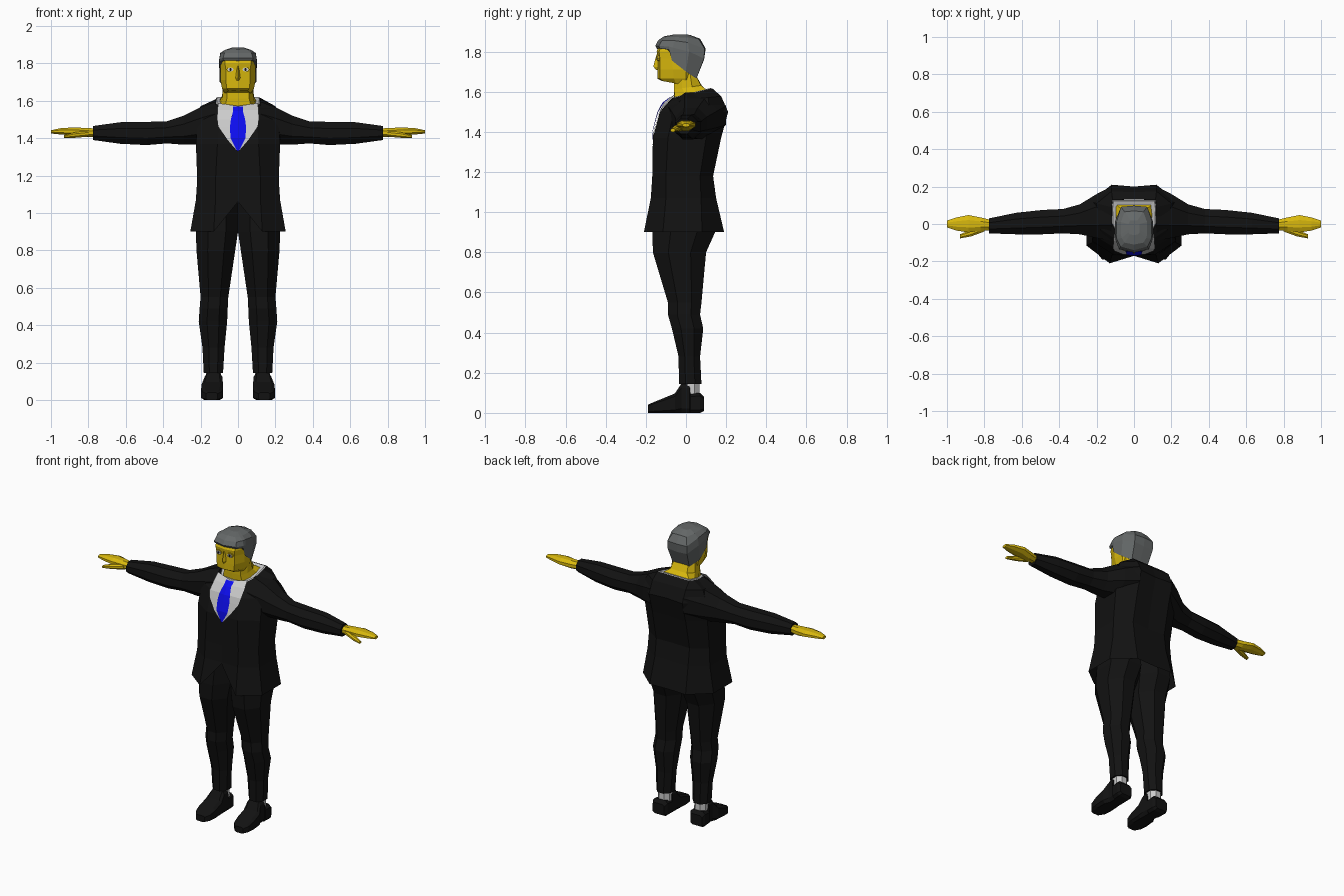
import bpy, bmesh
from math import cos, sin, pi


def mat(name, r, g, b):
    m = bpy.data.materials.new(name)
    m.diffuse_color = (r, g, b, 1)
    return m


SKIN = mat("skin", 0.69, 0.48, 0.004)
SUIT = mat("suit", 0.006, 0.006, 0.006)
HAIR = mat("hair", 0.13, 0.14, 0.14)
CLOTH = mat("white_cloth", 0.66, 0.66, 0.66)
BLUE = mat("tie_blue", 0.004, 0.004, 0.87)
DARK = mat("pupil_dark", 0.005, 0.005, 0.005)


def loft(name, rings, material, caps=(True, True), mirror=False, closed=True):
    """Skin a stack of rings that all have the same number of points."""
    bm = bmesh.new()
    vs = [[bm.verts.new(p) for p in r] for r in rings]
    n = len(vs[0])
    for a, b in zip(vs, vs[1:]):
        for i in range(n if closed else n - 1):
            j = (i + 1) % n
            bm.faces.new((a[i], a[j], b[j], b[i]))
    if caps[0]:
        bm.faces.new(vs[0][::-1])
    if caps[1]:
        bm.faces.new(vs[-1])
    bmesh.ops.recalc_face_normals(bm, faces=bm.faces)
    me = bpy.data.meshes.new(name)
    bm.to_mesh(me)
    bm.free()
    me.materials.append(material)
    ob = bpy.data.objects.new(name, me)
    bpy.context.collection.objects.link(ob)
    if mirror:
        md = ob.modifiers.new("mirror", "MIRROR")
        md.use_mirror_merge = False
    return ob


def octagon(axis, t, u0, u1, v0, v1, c=0.58):
    """Chamfered box ring at position t along an axis; u, v are the other axes."""
    k = 1 - c
    shape = [(1, k), (k, 1), (-k, 1), (-1, k), (-1, -k), (-k, -1), (k, -1), (1, -k)]
    out = []
    for a, b in shape:
        u = (u0 + u1) / 2 + a * (u1 - u0) / 2
        v = (v0 + v1) / 2 + b * (v1 - v0) / 2
        out.append({"x": (t, u, v), "y": (u, t, v), "z": (u, v, t)}[axis])
    return out


def tube(name, axis, rows, material, c=0.58, **kw):
    return loft(name, [octagon(axis, *r, c=c) for r in rows], material, **kw)


def sym(half):
    """Complete a half outline running from centre front to centre back."""
    return half + [(-x, y, z) for x, y, z in half[-2:0:-1]]


def level(z, pts, tilt=0.0, notch=0.0):
    half = [(x, y, z + tilt * y) for x, y in pts]
    half[0] = (half[0][0], half[0][1], half[0][2] + notch)
    return sym(half)


# Jacket body: cut-away hem at the front, sloped neckline at the top
neck = [(0, -.07), (.085, -.065), (.118, .0), (.12, .09), (.115, .13), (0, .13)]
jacket = [
    level(.90, [(0, -.17), (.13, -.21), (.255, -.115), (.255, .08), (.13, .19), (0, .185)], notch=.16),
    level(1.07, [(0, -.17), (.12, -.175), (.225, -.10), (.225, .075), (.12, .15), (0, .15)]),
    level(1.18, [(0, -.165), (.12, -.168), (.218, -.10), (.218, .07), (.12, .135), (0, .13)]),
    level(1.37, [(0, -.16), (.11, -.165), (.225, -.09), (.225, .10), (.12, .175), (0, .165)]),
    level(1.50, [(0, -.125), (.10, -.13), (.215, -.06), (.23, .12), (.12, .21), (0, .20)]),
    level(1.56, [(0, -.085), (.10, -.08), (.175, -.03), (.20, .11), (.12, .175), (0, .17)], tilt=.1),
    level(1.585, neck, tilt=.25),
]
loft("jacket_body", jacket, SUIT, caps=(False, False))

# Sleeves
tube("sleeve", "x", [
    (.12, -.09, .20, 1.37, 1.595), (.20, -.075, .16, 1.365, 1.565),
    (.29, -.055, .105, 1.365, 1.52), (.38, -.05, .08, 1.372, 1.49),
    (.49, -.055, .075, 1.363, 1.487), (.63, -.055, .06, 1.37, 1.485),
    (.775, -.05, .03, 1.39, 1.465)], SUIT, mirror=True)

# Hands: palm with fingers, and a thumb pointing forward
tube("hand", "x", [
    (.765, -.033, .022, 1.405, 1.452), (.82, -.038, .035, 1.405, 1.455),
    (.885, -.045, .048, 1.415, 1.457), (.95, -.035, .035, 1.42, 1.453),
    (1.0, -.018, .018, 1.425, 1.442)], SKIN, mirror=True)
tube("thumb", "x", [
    (.80, -.04, .0, 1.408, 1.44), (.87, -.066, -.03, 1.402, 1.432),
    (.93, -.077, -.055, 1.40, 1.416)], SKIN, mirror=True)

# Trouser legs, meeting at the centre under the jacket
tube("trouser_leg", "z", [
    (.145, .08, .183, -.035, .077), (.28, .072, .19, -.037, .07),
    (.42, .058, .21, -.07, .086), (.49, .055, .205, -.09, .07),
    (.55, .052, .20, -.09, .077), (.80, .015, .222, -.165, .10),
    (.90, .0, .225, -.167, .145), (1.05, .0, .21, -.15, .13)], SUIT, mirror=True)

# Socks and shoes
tube("sock", "z", [(.07, .09, .172, -.015, .068), (.17, .09, .172, -.015, .066)],
     CLOTH, mirror=True)
tube("shoe", "y", [
    (-.19, .11, .17, .0, .04), (-.165, .088, .19, .0, .052),
    (-.12, .08, .197, .0, .07), (-.055, .08, .195, .0, .097),
    (-.022, .084, .178, .0, .147), (.018, .084, .178, .0, .147),
    (.022, .083, .185, .0, .095), (.07, .083, .188, .0, .10),
    (.09, .095, .178, .01, .08)], SUIT, c=.3, mirror=True)

# Neck: flares backwards into the collar
loft("neck", [
    level(1.58, [(0, -.06), (.07, -.055), (.092, .0), (.10, .06), (.098, .105), (0, .105)], tilt=.25),
    level(1.62, [(0, -.06), (.06, -.06), (.082, -.02), (.085, .03), (.06, .075), (0, .078)], tilt=.15),
    level(1.69, [(0, -.06), (.06, -.06), (.08, -.02), (.08, .02), (.05, .045), (0, .045)]),
], SKIN)

# Head
loft("head", [
    level(1.632, [(0, -.12), (.05, -.115), (.07, -.05), (.07, .0), (.045, .03), (0, .03)], tilt=-.18),
    level(1.665, [(0, -.142), (.06, -.13), (.085, -.06), (.085, .0), (.05, .045), (0, .045)]),
    level(1.71, [(0, -.142), (.065, -.13), (.094, -.065), (.094, .0), (.055, .05), (0, .05)]),
    level(1.765, [(0, -.14), (.065, -.13), (.094, -.07), (.094, .0), (.06, .07), (0, .07)]),
    level(1.80, [(0, -.146), (.07, -.134), (.093, -.07), (.094, .0), (.06, .075), (0, .075)]),
    level(1.85, [(0, -.125), (.065, -.115), (.08, -.07), (.08, .0), (.05, .06), (0, .06)]),
], SKIN)

# Hair: fringe, sideburns and a slanted edge down to the nape
loft("hair", [
    sym([(0, -.145, 1.815), (.078, -.13, 1.815), (.097, -.085, 1.81), (.099, -.07, 1.755),
         (.098, .0, 1.70), (.06, .052, 1.665), (0, .052, 1.665)]),
    sym([(0, -.153, 1.828), (.08, -.135, 1.828), (.099, -.085, 1.825), (.101, -.065, 1.82),
         (.101, .015, 1.80), (.07, .09, 1.765), (0, .09, 1.76)]),
    sym([(0, -.14, 1.855), (.072, -.12, 1.855), (.092, -.08, 1.855), (.095, -.06, 1.855),
         (.094, .01, 1.845), (.07, .092, 1.815), (0, .098, 1.815)]),
    sym([(0, -.11, 1.876), (.05, -.10, 1.873), (.066, -.075, 1.872), (.07, -.055, 1.872),
         (.07, .01, 1.87), (.05, .065, 1.86), (0, .07, 1.864)]),
    sym([(0, -.06, 1.885), (.02, -.055, 1.885), (.03, -.045, 1.885), (.03, -.03, 1.885),
         (.03, .0, 1.885), (.02, .02, 1.883), (0, .02, 1.883)]),
], HAIR)

# Nose
loft("nose", [
    [(-.014, -.13, 1.708), (0, -.148, 1.708), (.014, -.13, 1.708)],
    [(-.018, -.13, 1.722), (0, -.163, 1.725), (.018, -.13, 1.722)],
    [(-.008, -.13, 1.785), (0, -.147, 1.785), (.008, -.13, 1.785)]], SKIN)


# Eyes: a dark rim, a white and a pupil stacked on the face
def eye_disc(name, rx, rz, y, material):
    ring = lambda d: [(.04 + rx * cos(i * pi / 4), y + d, 1.767 + rz * sin(i * pi / 4)) for i in range(8)]
    loft(name, [ring(.012), ring(0)], material, mirror=True)


eye_disc("eye_rim", .021, .015, -.142, SKIN)
eye_disc("eye_white", .017, .011, -.145, CLOTH)
eye_disc("pupil", .007, .008, -.148, DARK)

# Shirt collar ring between the jacket neckline and the neck
loft("shirt_collar", [
    level(1.583, [(x * .99, y * .99) for x, y in neck], tilt=.25),
    level(1.588, [(x * .95, y * .95) for x, y in neck], tilt=.25),
    level(1.586, [(x * .78, y * .78) for x, y in neck], tilt=.25)], CLOTH, caps=(False, False))


# Shirt front and tie: strips lying just proud of the jacket front
def strip(name, rows, material):
    loft(name, [[(-w, ys, z + dz), (0, yc, z), (w, ys, z + dz)] for z, w, yc, ys, dz in rows],
         material, caps=(False, False), closed=False)


strip("shirt_front", [
    (1.572, .106, -.078, -.054, .015), (1.55, .110, -.106, -.089, 0), (1.50, .112, -.133, -.132, 0),
    (1.46, .103, -.144, -.145, 0), (1.39, .055, -.162, -.164, 0), (1.33, .003, -.166, -.166, 0)], CLOTH)
strip("tie", [
    (1.57, .028, -.085, -.08, 0), (1.545, .026, -.118, -.110, 0), (1.50, .038, -.142, -.138, 0),
    (1.46, .043, -.153, -.150, 0), (1.40, .04, -.168, -.166, 0), (1.33, .004, -.170, -.170, 0)], BLUE)
